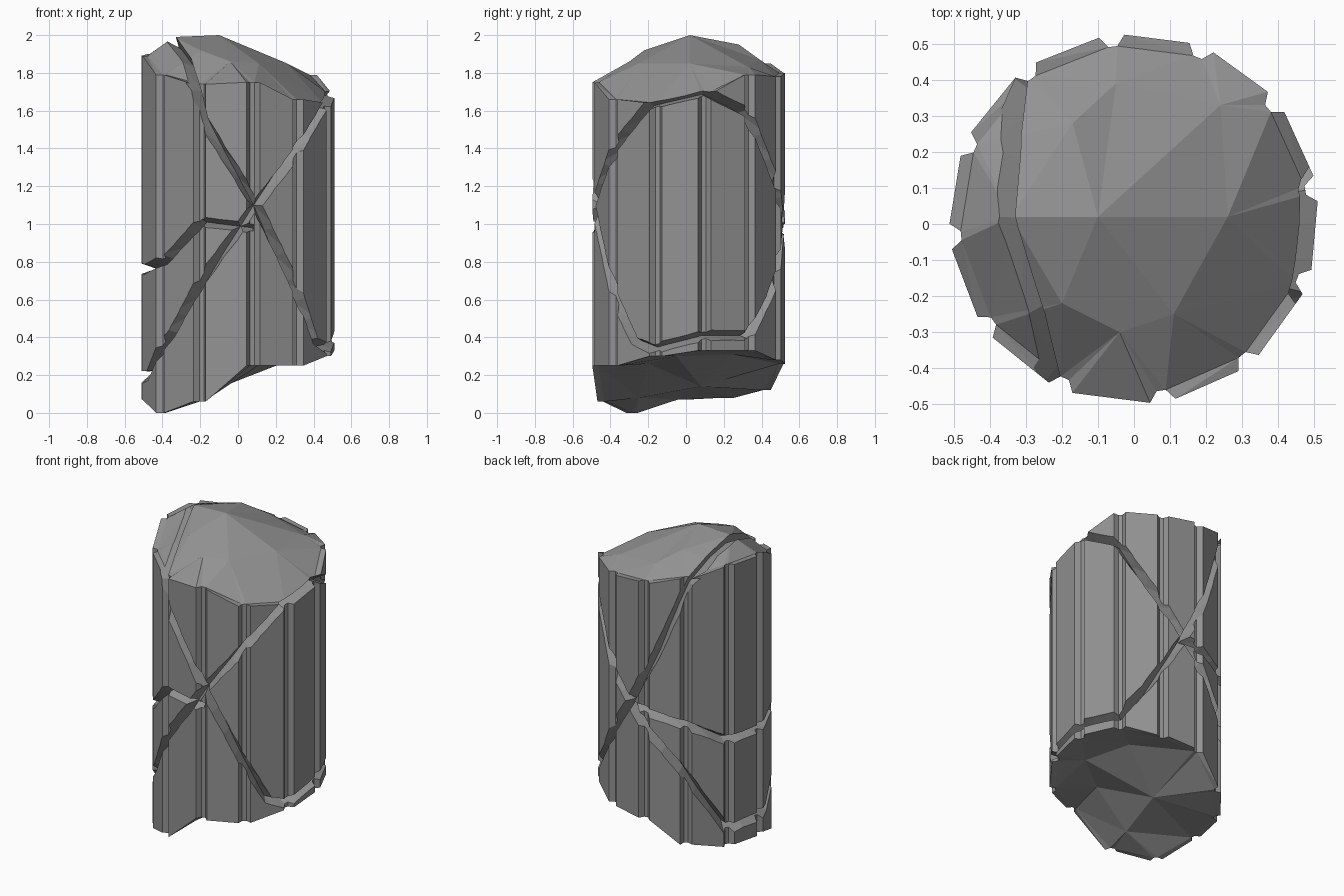
import bpy, bmesh, math
from mathutils import Vector
from mathutils.geometry import delaunay_2d_cdt

cube = bpy.data.objects.get("Cube")
if cube:
    bpy.data.objects.remove(cube, do_unlink=True)

stone = bpy.data.materials.new("grey_stone")
stone.use_nodes = True
grey = (0.29, 0.29, 0.29, 1)
stone.diffuse_color = grey
bsdf = next(n for n in stone.node_tree.nodes if n.type == 'BSDF_PRINCIPLED')
bsdf.inputs["Base Color"].default_value = grey
bsdf.inputs["Roughness"].default_value = 0.9

RADIUS = 0.512
AXIS = Vector((0, 0.014))   # the shaft stands slightly off the origin

# Flute angle, top rim height and bottom rim height, going round the shaft
FLUTES = [(9.5, 1.69, .33), (39.5, 1.79, .33), (68.5, 1.78, .28), (97, 1.80, .26),
          (126, 1.85, .12), (156, 1.90, .08), (185.5, 1.89, .07), (216, 1.79, 0),
          (246.5, 1.74, .06), (279, 1.75, .25), (308.5, 1.66, .25), (340, 1.64, .3)]
# Loose points of the broken ends
TOP_POINTS = [(-.1, .02, 2.0), (.26, .02, 1.85), (-.2, -.22, 1.92), (.11, -.25, 1.85),
              (-.17, .28, 1.95), (.24, .33, 1.83), (-.34, .02, 1.99), (-.04, -.3, 1.86),
              (-.05, .39, 1.87)]
LOW_POINTS = [(-.08, .08, .14), (.24, .24, .31), (.12, -.2, .26), (-.15, -.25, .08),
              (.33, -.05, .3)]


def new_object(name, bm):
    bmesh.ops.recalc_face_normals(bm, faces=bm.faces)
    mesh = bpy.data.meshes.new(name)
    bm.to_mesh(mesh)
    bm.free()
    mesh.materials.append(stone)
    ob = bpy.data.objects.new(name, mesh)
    bpy.context.collection.objects.link(ob)
    return ob


def make_column(name):
    bm = bmesh.new()
    # Fluted outline: narrow grooves between wide flat faces
    outline, top_heights, low_heights = [], [], []
    for angle, top, low in FLUTES:
        for offset, r in ((-4, RADIUS), (-1.5, 0.482), (1.5, 0.482), (4, RADIUS)):
            d = math.radians(angle + offset)
            outline.append(AXIS + r * Vector((math.cos(d), math.sin(d))))
            top_heights.append(top)
            low_heights.append(low)
    n = len(outline)

    def broken_end(heights, loose):
        points = [(p.x, p.y, z) for p, z in zip(outline, heights)] + loose
        verts = [bm.verts.new(p) for p in points]
        flat = [Vector(p[:2]) for p in points]
        result = delaunay_2d_cdt(flat, [], [list(range(n))], 1, 1e-6)
        for face in result[2]:
            bm.faces.new([verts[result[3][i][0]] for i in face])
        return verts[:n]

    top = broken_end(top_heights, TOP_POINTS)
    low = broken_end(low_heights, LOW_POINTS)
    for i in range(n):
        j = (i + 1) % n
        bm.faces.new((low[i], low[j], top[j], top[i]))
    return new_object(name, bm)


def make_crack(name, path, closed=True, width=0.035, depth=0.07):
    """Wedge swept along a path over the surface."""
    path = [Vector(p) for p in path]
    points = []
    count = len(path)
    for i in range(count if closed else count - 1):
        a, b = path[i], path[(i + 1) % count]
        on_side = min(a.xy.length, b.xy.length) > 0.44
        for s in ((0, 1 / 3, 2 / 3) if on_side else (0,)):
            p = a.lerp(b, s)
            if on_side:
                p.xy = AXIS + (p.xy - AXIS).normalized() * (RADIUS - 0.01)
            points.append(p)
    if not closed:
        points.append(path[-1])
    m = len(points)
    bm = bmesh.new()
    rings = []
    for i, p in enumerate(points):
        after = points[(i + 1) % m] if closed else points[min(i + 1, m - 1)]
        before = points[i - 1] if closed else points[max(i - 1, 0)]
        out = (p - Vector((0, 0, min(max(p.z, 0.4), 1.6)))).normalized()
        side = (after - before).cross(out).normalized() * width
        rings.append([bm.verts.new(q) for q in
                      (p + out * 0.03 + side, p + out * 0.03 - side, p - out * depth)])
    for i in range(m if closed else m - 1):
        a, b = rings[i], rings[(i + 1) % m]
        for k in range(3):
            bm.faces.new((a[k], a[(k + 1) % 3], b[(k + 1) % 3], b[k]))
    if not closed:
        bm.faces.new(rings[0])
        bm.faces.new(rings[-1])
    bmesh.ops.triangulate(bm, faces=bm.faces)
    ob = new_object(name, bm)
    ob.hide_render = True
    return ob


column = make_column("broken_column")

# Two cracks run right around the column and cross at the front and back
falling = make_crack("falling_crack", [
    (-.23, -.45, 1.72), (-.19, -.48, 1.55), (.1, -.5, 1.1), (.3, -.42, .7), (.42, -.28, .38),
    (.48, -.18, .34), (.5, .1, .41), (.39, .33, .41), (.27, .43, .6), (.04, .52, 1.0),
    (-.14, .5, 1.35), (-.31, .41, 1.82), (-.34, .2, 1.94), (-.35, .02, 1.98),
    (-.27, -.25, 1.87)])
rising = make_crack("rising_crack", [
    (-.49, -.14, .2), (-.36, -.36, .42), (-.2, -.47, .7), (.1, -.5, 1.1), (.33, -.39, 1.4),
    (.46, -.2, 1.63), (.5, .1, 1.7), (.4, .32, 1.59), (.2, .47, 1.2), (.04, .52, .98),
    (-.28, .44, .6), (-.46, .24, .2)])
# A shorter crack wraps the left-hand side and joins the crossings
level = make_crack("level_crack", [
    (.09, -.5, .98), (-.2, -.47, 1.01), (-.39, -.33, .81), (-.5, -.1, .76),
    (-.46, .24, .77), (-.31, .42, .89), (.04, .52, .99)], closed=False)

cracks = (falling, rising, level)
for crack in cracks:
    cut = column.modifiers.new(crack.name, 'BOOLEAN')
    cut.operation = 'DIFFERENCE'
    cut.solver = 'EXACT'
    cut.use_self = True
    cut.object = crack

# Bake the cuts and drop the cutters
graph = bpy.context.evaluated_depsgraph_get()
carved = bpy.data.meshes.new_from_object(column.evaluated_get(graph))
column.modifiers.clear()
column.data = carved
for crack in cracks:
    bpy.data.objects.remove(crack, do_unlink=True)
for polygon in carved.polygons:
    polygon.use_smooth = False
